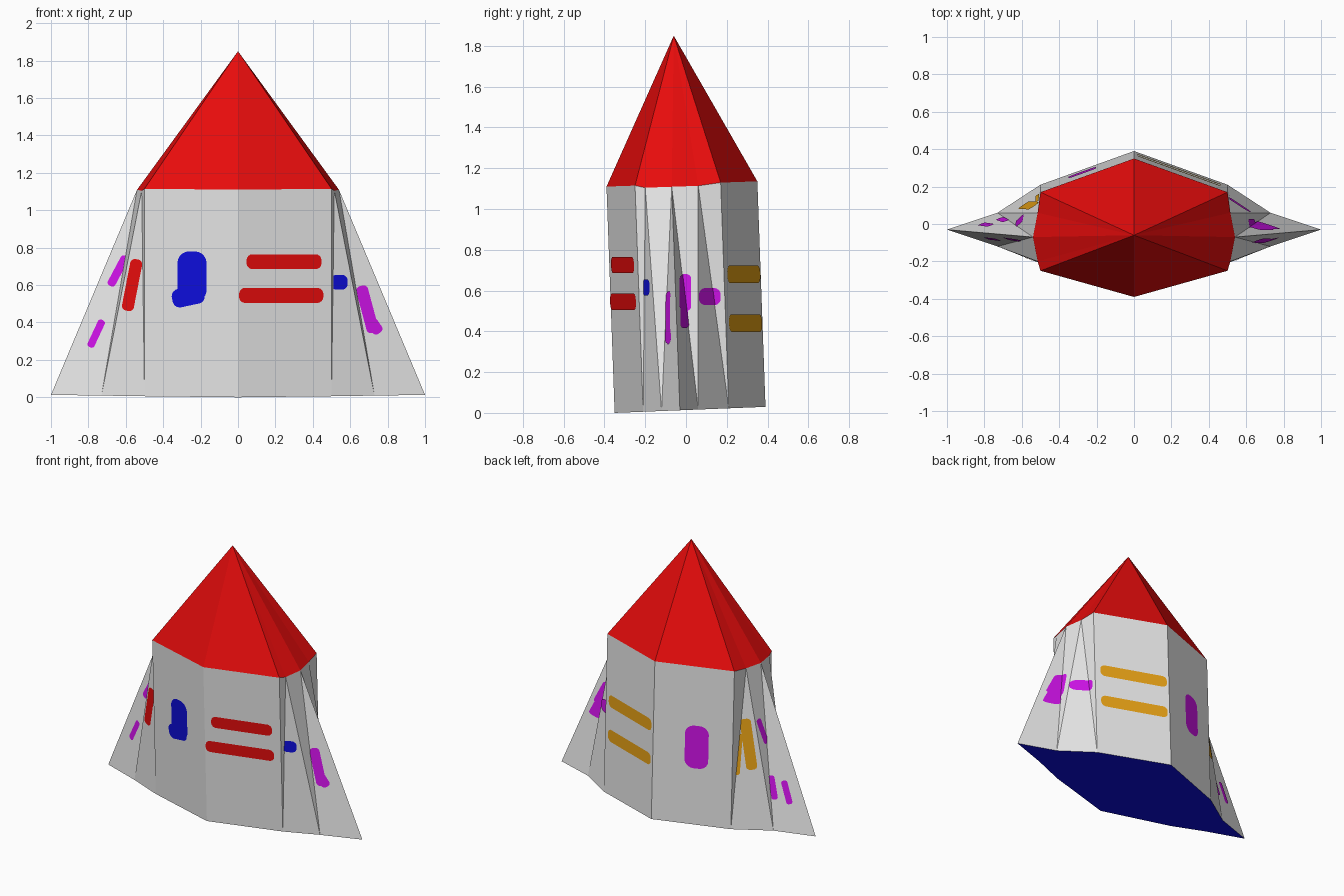
import bpy, bmesh, math
from mathutils import Vector

if "Cube" in bpy.data.objects:
    bpy.data.objects.remove(bpy.data.objects["Cube"])

def material(name, rgb):
    m = bpy.data.materials.new(name)
    m.diffuse_color = (*rgb, 1)
    m.use_nodes = True
    m.node_tree.nodes["Principled BSDF"].inputs["Base Color"].default_value = m.diffuse_color
    return m

WHITE = material("wall white", (0.9, 0.9, 0.9))
RED = material("red", (0.9, 0.004, 0.004))
BLUE = material("blue", (0.004, 0.004, 0.72))
GOLD = material("gold", (0.8, 0.36, 0.008))
PURPLE = material("purple", (0.62, 0.006, 0.8))
CORE = Vector((0, -0.02, 0.55))

def outward(pts):
    """Order the points so that the face looks away from the tower core."""
    n = Vector()
    for a, b in zip(pts, pts[1:] + pts[:1]):
        n += a.cross(b)
    mid = sum(pts, Vector()) / len(pts)
    if n.dot(mid - CORE) < 0:
        pts, n = pts[::-1], -n
    return pts, n.normalized()

def build(name, faces, mats, rule=lambda n: 0):
    bm = bmesh.new()
    for f in faces:
        pts, n = outward(f)
        bm.faces.new([bm.verts.new(p) for p in pts]).material_index = rule(n)
    bmesh.ops.remove_doubles(bm, verts=bm.verts, dist=1e-5)
    me = bpy.data.meshes.new(name)
    bm.to_mesh(me)
    bm.free()
    for m in mats:
        me.materials.append(m)
    ob = bpy.data.objects.new(name, me)
    bpy.context.collection.objects.link(ob)
    return ob

# Slightly tilted floor and eave levels
def low(x, y):
    return Vector((x, y, 0.04 * (y + 0.35)))

def high(x, y):
    return Vector((x, y, 1.11 + 0.035 * (y + 0.39) - (0.012 if abs(x) > 0.505 else 0)))

BOTTOM = [(0.5, -0.21), (0.73, -0.12), (1, -0.03), (0.73, 0.06), (0.5, 0.21)]
TOP = [(0.5, -0.25), (0.515, -0.2), (0.54, -0.07), (0.515, 0.06), (0.5, 0.17)]
FRONT_B, FRONT_T = low(0, -0.35), high(0, -0.39)
BACK_B, BACK_T = low(0, 0.39), high(0, 0.35)

# Walls: front panel, folded buttress strip, back panel on each side
panel, rings = {}, {}
for s in (1, -1):
    B = [low(s * x, y) for x, y in BOTTOM]
    T = [high(s * x, y) for x, y in TOP]
    rings[s] = (B, T)
    fold = []
    for k in range(4):
        if k < 2:
            fold += [[T[k], T[k + 1], B[k]], [T[k + 1], B[k], B[k + 1]]]
        else:
            fold += [[T[k], B[k], B[k + 1]], [T[k], T[k + 1], B[k + 1]]]
    panel[s] = fold + [[FRONT_T, T[0], B[0], FRONT_B], [BACK_T, T[4], B[4], BACK_B]]
FRONT, BACK = 8, 9

def ring(i, front, back):
    return [front] + rings[1][i] + [back] + rings[-1][i][::-1]

floor = ring(0, FRONT_B, BACK_B)
build("tower_walls", panel[1] + panel[-1] + [floor], [WHITE, BLUE],
      lambda n: 1 if n.z < -0.9 else 0)

# Pointed roof on the eave ring
eave = ring(1, FRONT_T, BACK_T)
apex = Vector((0, -0.06, 1.85))
build("roof", [[a, b, apex] for a, b in zip(eave, eave[1:] + eave[:1])], [RED])

# Painted marks: rounded outlines projected on the walls and trimmed to each facet
def blob(c, w, h, angle=0):
    r = 0.4 * min(w, h)
    ca, sa = math.cos(math.radians(angle)), math.sin(math.radians(angle))
    out = []
    for i in range(24):
        t = 2 * math.pi * (i + 0.5) / 24
        u = math.copysign(w / 2 - r, math.cos(t)) + r * math.cos(t)
        v = math.copysign(h / 2 - r, math.sin(t)) + r * math.sin(t)
        out.append((c[0] + u * ca - v * sa, c[1] + u * sa + v * ca))
    return out

def clip(poly, facet):
    area = sum(a[0] * b[1] - a[1] * b[0] for a, b in zip(facet, facet[1:] + facet[:1]))
    if area < 0:
        facet = facet[::-1]
    for a, b in zip(facet, facet[1:] + facet[:1]):
        def side(p):
            return (b[0] - a[0]) * (p[1] - a[1]) - (b[1] - a[1]) * (p[0] - a[0])
        out = []
        for p, q in zip(poly, poly[1:] + poly[:1]):
            sp, sq = side(p), side(q)
            if sp >= 0:
                out.append(p)
            if sp * sq < 0:
                t = sp / (sp - sq)
                out.append((p[0] + t * (q[0] - p[0]), p[1] + t * (q[1] - p[1])))
        poly = out
    return poly

def paint(name, mat, side, ids, shapes, axis=1):
    """axis 1: shapes given in x,z; axis 0: shapes given in y,z."""
    u = 1 - axis
    faces = []
    for i in ids:
        pts, n = outward(panel[side][i])
        for shape in shapes:
            poly = clip(shape, [(p[u], p.z) for p in pts])
            if len(poly) < 3:
                continue
            face = []
            for a, b in poly:
                p = Vector((0, 0, b))
                p[u] = a
                p[axis] = n.dot(pts[0] - p) / n[axis]
                face.append(p + n * 0.004)
            faces.append(face)
    if faces:
        build(name, faces, [mat])

# Front panels
paint("front_window", BLUE, -1, [FRONT],
      [blob((-0.245, 0.645), 0.155, 0.27), blob((-0.265, 0.54), 0.175, 0.1, 12)])
paint("front_stripes", RED, 1, [FRONT],
      [blob((0.245, 0.725), 0.4, 0.08), blob((0.23, 0.545), 0.45, 0.08)])
# Back panels
paint("back_stripes", GOLD, 1, [BACK],
      [blob((0.24, 0.68), 0.45, 0.085), blob((0.24, 0.44), 0.45, 0.085)])
paint("back_window", PURPLE, -1, [BACK], [blob((-0.275, 0.57), 0.15, 0.3)])
# Right buttress
paint("right_blue_mark", BLUE, 1, [1], [blob((0.54, 0.615), 0.09, 0.08)])
paint("right_front_mark", PURPLE, 1, [3],
      [blob((0.69, 0.47), 0.065, 0.26, 15), blob((0.73, 0.38), 0.06, 0.09, 35)])
paint("right_ridge_mark", PURPLE, 1, [4, 5],
      [blob((-0.005, 0.59), 0.06, 0.18), blob((-0.01, 0.49), 0.04, 0.15)], axis=0)
paint("right_back_mark", PURPLE, 1, [6, 7], [blob((0.115, 0.57), 0.11, 0.085)], axis=0)
# Left buttress
paint("left_red_mark", RED, -1, [1], [blob((-0.565, 0.6), 0.065, 0.28, -11)])
paint("left_front_marks", PURPLE, -1, [3],
      [blob((-0.64, 0.675), 0.045, 0.18, -28), blob((-0.757, 0.34), 0.04, 0.16, -25)])
paint("left_gold_marks", GOLD, -1, [6],
      [blob((-0.56, 0.6), 0.06, 0.35, -10), blob((-0.505, 0.53), 0.04, 0.28)])
paint("left_ridge_mark", PURPLE, -1, [5], [blob((0.015, 0.675), 0.04, 0.18, -12)], axis=0)
paint("left_back_marks", PURPLE, -1, [4],
      [blob((-0.7, 0.3), 0.04, 0.16, -15), blob((-0.79, 0.28), 0.04, 0.16, -20)])
